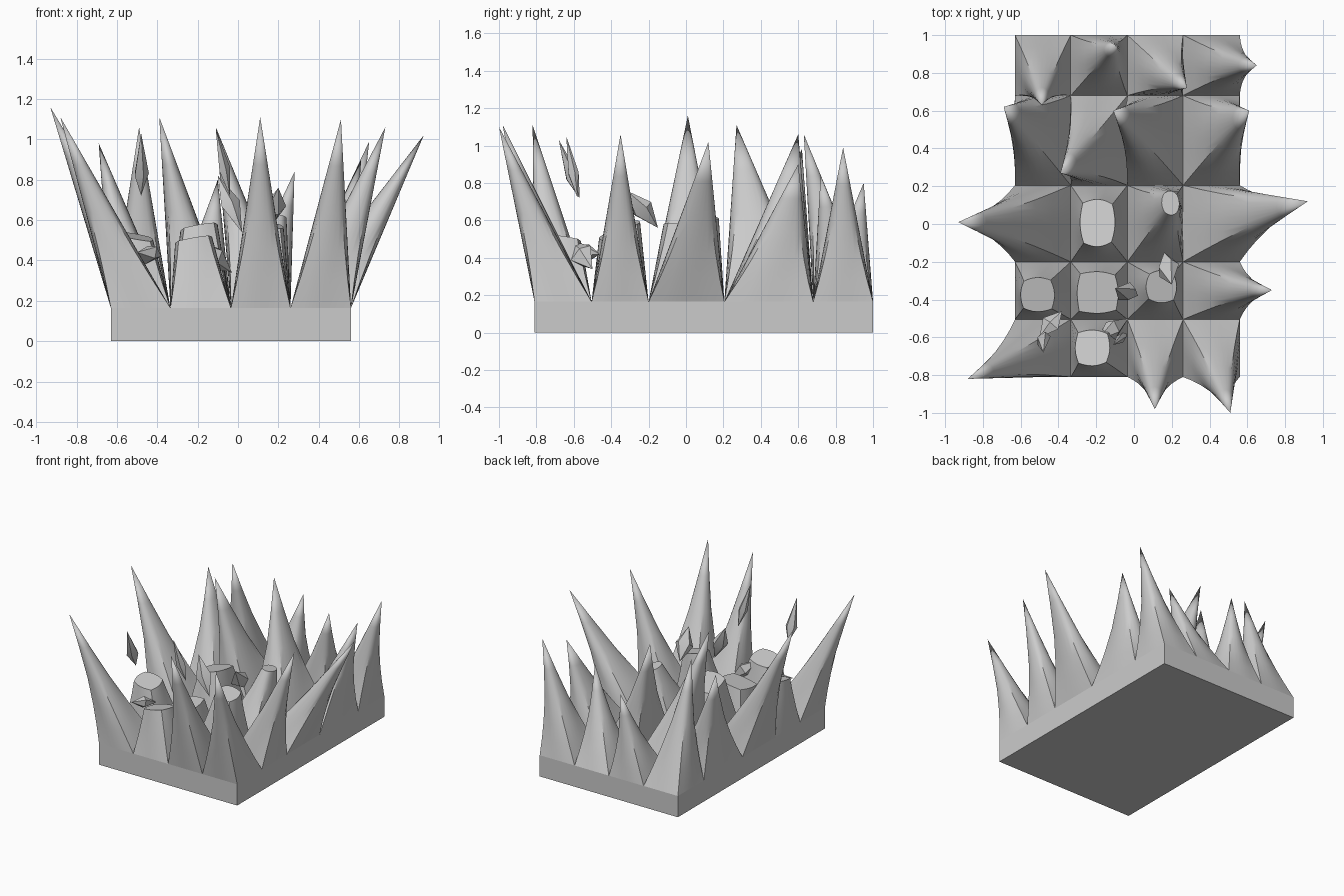
import bpy, bmesh, math
from mathutils import Vector

if "Cube" in bpy.data.objects:
    bpy.data.objects.remove(bpy.data.objects["Cube"])

TOP = 0.165
XS = [-0.63, -0.335, -0.035, 0.26, 0.56]
YS = [-0.81, -0.505, -0.2, 0.205, 0.68, 1.0]

# tip of each spike, front row first, left to right; optional 4th value = break height
TIPS = [
    [(-.88, -.82, 1.11), (-.27, -.66, 1.05, .5), (.11, -.98, 1.11), (.51, -1.0, 1.10)],
    [(-.56, -.4, 1.05, .52), (-.2, -.38, 1.1, .42), (.18, -.3, 1.1, .58), (.73, -.35, 1.06)],
    [(-.93, .01, 1.16), (-.2, .0, 1.2, .56), (.23, .16, .84, .62), (.92, .12, 1.02)],
    [(-.69, .62, .98), (-.39, .27, 1.11), (-.11, .6, 1.06), (.61, .6, .90)],
    [(-.49, .63, 1.06), (-.1, .95, .80), (.28, .72, .84), (.65, .84, .99)],
]


def finish(bm, name):
    bmesh.ops.recalc_face_normals(bm, faces=bm.faces)
    me = bpy.data.meshes.new(name)
    bm.to_mesh(me)
    bm.free()
    ob = bpy.data.objects.new(name, me)
    bpy.context.collection.objects.link(ob)
    bpy.context.view_layer.objects.active = ob
    ob.select_set(True)
    bpy.ops.object.shade_smooth_by_angle(angle=math.radians(35))
    ob.select_set(False)
    return ob


def spike(name, x0, x1, y0, y1, tip, tilt):
    """Rectangular foot that rounds off on its way to a leaning point."""
    bm = bmesh.new()
    foot = Vector(((x0 + x1) / 2, (y0 + y1) / 2, TOP))
    hx, hy, n = (x1 - x0) / 2, (y1 - y0) / 2, 24
    end = Vector(tip[:3])
    rings = []
    for t in (0, .15, .3, .5, .75):
        ring = []
        for i in range(n):
            a = 2 * math.pi * i / n
            c, s = math.cos(a), math.sin(a)
            square = 1 / max(abs(c), abs(s))
            r = (square + (1 - square) * min(1, t / .6)) * (1 - t)
            ring.append(bm.verts.new(foot.lerp(end, t) + Vector((hx * c * r, hy * s * r, 0))))
        rings.append(ring)
    for a, b in zip(rings, rings[1:]):
        for i in range(n):
            bm.faces.new((a[i], a[(i + 1) % n], b[(i + 1) % n], b[i]))
    apex = bm.verts.new(end)
    for i in range(n):
        bm.faces.new((rings[-1][i], rings[-1][(i + 1) % n], apex))
    # snap the broken spikes off along a tilted plane
    if len(tip) > 3:
        h = tip[3]
        p = foot.lerp(end, (h - TOP) / (end.z - TOP))
        res = bmesh.ops.bisect_plane(bm, geom=bm.verts[:] + bm.edges[:] + bm.faces[:], dist=1e-5,
                                     plane_co=p, plane_no=Vector((*tilt, 1)).normalized(),
                                     clear_outer=True)
        rim = [e for e in res['geom_cut'] if isinstance(e, bmesh.types.BMEdge)]
        bmesh.ops.contextual_create(bm, geom=rim)
    return finish(bm, name)


# base slab
bm = bmesh.new()
bmesh.ops.create_cube(bm, size=1)
for v in bm.verts:
    v.co = (XS[0] if v.co.x < 0 else XS[-1], YS[0] if v.co.y < 0 else YS[-1], 0 if v.co.z < 0 else TOP)
finish(bm, "base_slab")

# field of spikes
for j, row in enumerate(TIPS):
    for i, tip in enumerate(row):
        tilt = (.18 * (-1) ** i, .15 * (-1) ** j)
        spike(f"spike_{j}_{i}", XS[i], XS[i + 1], YS[j], YS[j + 1], tip, tilt)


# loose shards: tip, bottom point, width of the middle
def shard(name, top, low, w, mid=.55):
    bm = bmesh.new()
    a, b = Vector(top), Vector(low)
    m = a.lerp(b, mid)
    axis = (b - a).normalized()
    u = axis.orthogonal().normalized()
    v = axis.cross(u)
    ring = [m + u * w * math.cos(k * math.tau / 5) + v * w * .7 * math.sin(k * math.tau / 5) for k in range(5)]
    bm_pts = [a] + ring + [b]
    for p in bm_pts:
        bm.verts.new(p)
    bmesh.ops.convex_hull(bm, input=bm.verts[:])
    finish(bm, name)


SHARDS = [
    ((-.48, -.68, 1.03), (-.48, -.57, .72), .045, .65),
    ((-.11, -.64, 1.05), (-.04, -.58, .72), .035, .6),
    ((-.20, -.62, .49), (-.03, -.50, .34), .07, .5),
    ((-.10, -.34, .82), (.02, -.38, .54), .06, .5),
    ((.20, -.32, .76), (.16, -.15, .56), .07, .5),
    ((-.50, -.60, .44), (-.38, -.46, .42), .06, .5),
]
for k, (a, b, w, m) in enumerate(SHARDS):
    shard(f"shard_{k}", a, b, w, m)
